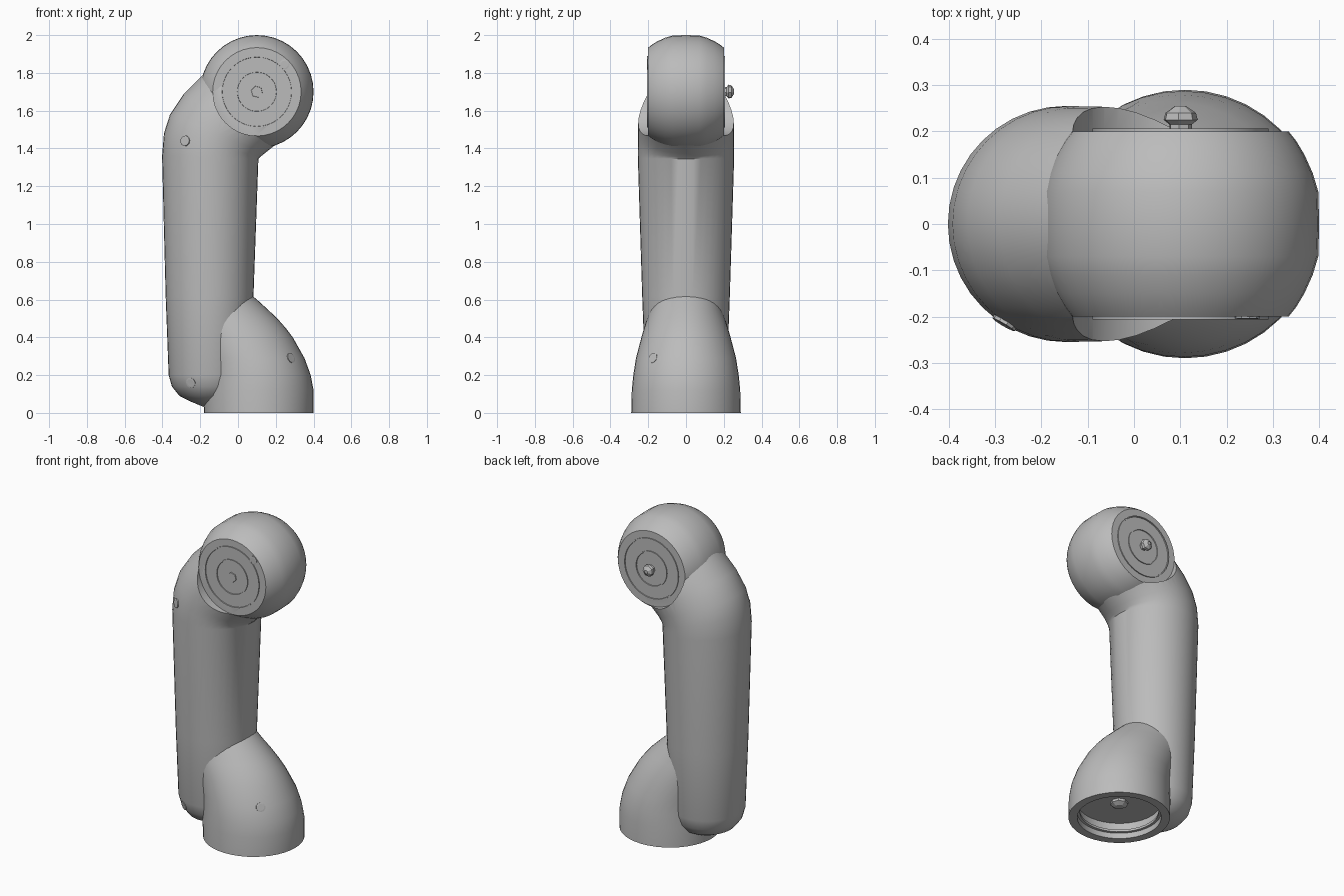
import bpy, bmesh, math
from mathutils import Vector

if "Cube" in bpy.data.objects:
    bpy.data.objects.remove(bpy.data.objects["Cube"], do_unlink=True)

grey = bpy.data.materials.new("light grey metal")
grey.use_nodes = True
COLOUR = (0.5, 0.5, 0.5, 1)
grey.diffuse_color = COLOUR
grey.node_tree.nodes["Principled BSDF"].inputs["Base Color"].default_value = COLOUR


def loft(name, rings, sides=40):
    """Skin a closed solid over rings given as (centre, half axis u, half axis v)."""
    bm = bmesh.new()
    loops = []
    for c, u, v in rings:
        c, u, v = Vector(c), Vector(u), Vector(v)
        angles = [math.tau * i / sides for i in range(sides)]
        loops.append([bm.verts.new(c + u * math.cos(a) + v * math.sin(a)) for a in angles])
    for low, high in zip(loops, loops[1:]):
        for i in range(sides):
            j = (i + 1) % sides
            bm.faces.new((low[i], low[j], high[j], high[i]))
    bm.faces.new(loops[0][::-1])
    bm.faces.new(loops[-1])
    bmesh.ops.recalc_face_normals(bm, faces=bm.faces)
    mesh = bpy.data.meshes.new(name)
    bm.to_mesh(mesh)
    bm.free()
    mesh.materials.append(grey)
    obj = bpy.data.objects.new(name, mesh)
    bpy.context.collection.objects.link(obj)
    return obj


def turned(name, origin, axis, profile, sides=40):
    """Turn a profile of (distance along axis, radius) around an axis."""
    axis = Vector(axis).normalized()
    u = axis.orthogonal().normalized()
    v = axis.cross(u)
    return loft(name, [(Vector(origin) + axis * d, u * r, v * r) for d, r in profile], sides)


def activate(obj):
    bpy.ops.object.select_all(action="DESELECT")
    obj.select_set(True)
    bpy.context.view_layer.objects.active = obj


def cut(obj, cutter):
    activate(obj)
    mod = obj.modifiers.new("cut", "BOOLEAN")
    mod.operation = "DIFFERENCE"
    mod.solver = "EXACT"
    mod.object = cutter
    bpy.ops.object.modifier_apply(modifier=mod.name)


def smooth(obj, degrees=32):
    activate(obj)
    bpy.ops.object.shade_smooth_by_angle(angle=math.radians(degrees))


# Arm: tapered tube with rounded foot and elbow; (outer x, z, inner x, z, half depth)
sections = [
    (-0.19, 0.035, -0.10, 0.035, 0.05), (-0.25, 0.06, -0.05, 0.06, 0.11),
    (-0.31, 0.09, 0.0, 0.09, 0.165), (-0.35, 0.14, 0.045, 0.14, 0.2),
    (-0.367, 0.2, 0.06, 0.2, 0.216), (-0.383, 0.62, 0.082, 0.62, 0.232),
    (-0.402, 1.36, 0.108, 1.345, 0.255), (-0.392, 1.48, 0.118, 1.355, 0.255),
    (-0.36, 1.58, 0.14, 1.373, 0.254), (-0.29, 1.685, 0.18, 1.405, 0.253),
    (-0.2, 1.775, 0.24, 1.45, 0.252), (-0.13, 1.85, 0.3, 1.51, 0.24),
]
rings = []
for xo, zo, xi, zi, depth in sections:
    rings.append((((xo + xi) / 2, 0, (zo + zi) / 2),
                  ((xi - xo) / 2, 0, (zi - zo) / 2), (0, depth, 0)))
arm = loft("arm_tube", rings)

# Base shell: dome leaning into the tube; (z, right x, left x, half depth)
dome = [
    (0, 0.4, -0.18, 0.29), (0.12, 0.4, -0.185, 0.287), (0.2, 0.385, -0.185, 0.279),
    (0.29, 0.352, -0.2, 0.265), (0.4, 0.29, -0.25, 0.236), (0.45, 0.252, -0.28, 0.222),
    (0.5, 0.208, -0.31, 0.206), (0.55, 0.155, -0.34, 0.19), (0.6, 0.1, -0.36, 0.18),
    (0.625, 0.07, -0.36, 0.17),
]
base = loft("base_shell", [(((r + l) / 2, 0, z), ((r - l) / 2, 0, 0), (0, w, 0))
                           for z, r, l, w in dome])

# Head: rounded drum with flat ends
HUB = Vector((0.1, 0, 1.7))
half = [(0.0, 0.3), (0.07, 0.298), (0.11, 0.286), (0.15, 0.268), (0.18, 0.25), (0.2, 0.234)]
profile = [(-d, r) for d, r in half[:0:-1]] + half
head = turned("joint_head", HUB, (0, 1, 0), profile)

# Stepped socket under the base
socket = turned("socket_cutter", (0.11, 0, 0), (0, 0, 1),
                [(-0.05, 0.24), (0.035, 0.24), (0.036, 0.225), (0.05, 0.225),
                 (0.051, 0.24), (0.1, 0.24)])
cutters = [socket]
cut(base, socket)
cut(arm, socket)

# Side pockets that clear the elbow around the head's flat ends
for side in (-1, 1):
    pocket = turned("pocket_cutter", HUB, (0, side, 0), [(0.2, 0.233), (0.4, 0.233)])
    cut(arm, pocket)
    cutters.append(pocket)
for cutter in cutters:
    bpy.data.objects.remove(cutter, do_unlink=True)
for obj in (arm, base, head):
    smooth(obj)

# Thin raised rings on both flange faces
for side, label in ((-1, "front"), (1, "back")):
    for radius, kind in ((0.19, "outer"), (0.11, "inner")):
        ring = turned(f"{label}_{kind}_ring", HUB, (0, side, 0),
                      [(0.195, radius), (0.206, radius), (0.206, radius - 0.006),
                       (0.2005, radius - 0.007)])
        smooth(ring)

# Hub pins on the flanges and in the socket
turned("front_hub_pin", HUB, (0, -1, 0), [(0.19, 0.035), (0.205, 0.03)], 6)
turned("back_hub_pin", HUB, (0, 1, 0),
       [(0.19, 0.025), (0.215, 0.025), (0.225, 0.038), (0.24, 0.034), (0.255, 0.012)], 7)
turned("socket_pin", (0.11, 0, 0), (0, 0, 1), [(0.12, 0.05), (0.085, 0.05), (0.07, 0.025)], 8)

# Small screw caps set into the surfaces
caps = [
    ("head_cap", (0.245, -0.2, 1.845), (0, -1, 0)),
    ("elbow_cap", (-0.28, -0.214, 1.44), (-0.5, -0.85, 0.1)),
    ("foot_cap", (-0.25, -0.178, 0.16), (-0.45, -0.85, -0.25)),
    ("base_cap", (0.28, -0.174, 0.29), (0.72, -0.6, 0.33)),
]
for name, place, normal in caps:
    turned(name, place, normal, [(-0.02, 0.028), (0.004, 0.028), (0.005, 0.02)], 10)
bpy.ops.object.select_all(action="DESELECT")
